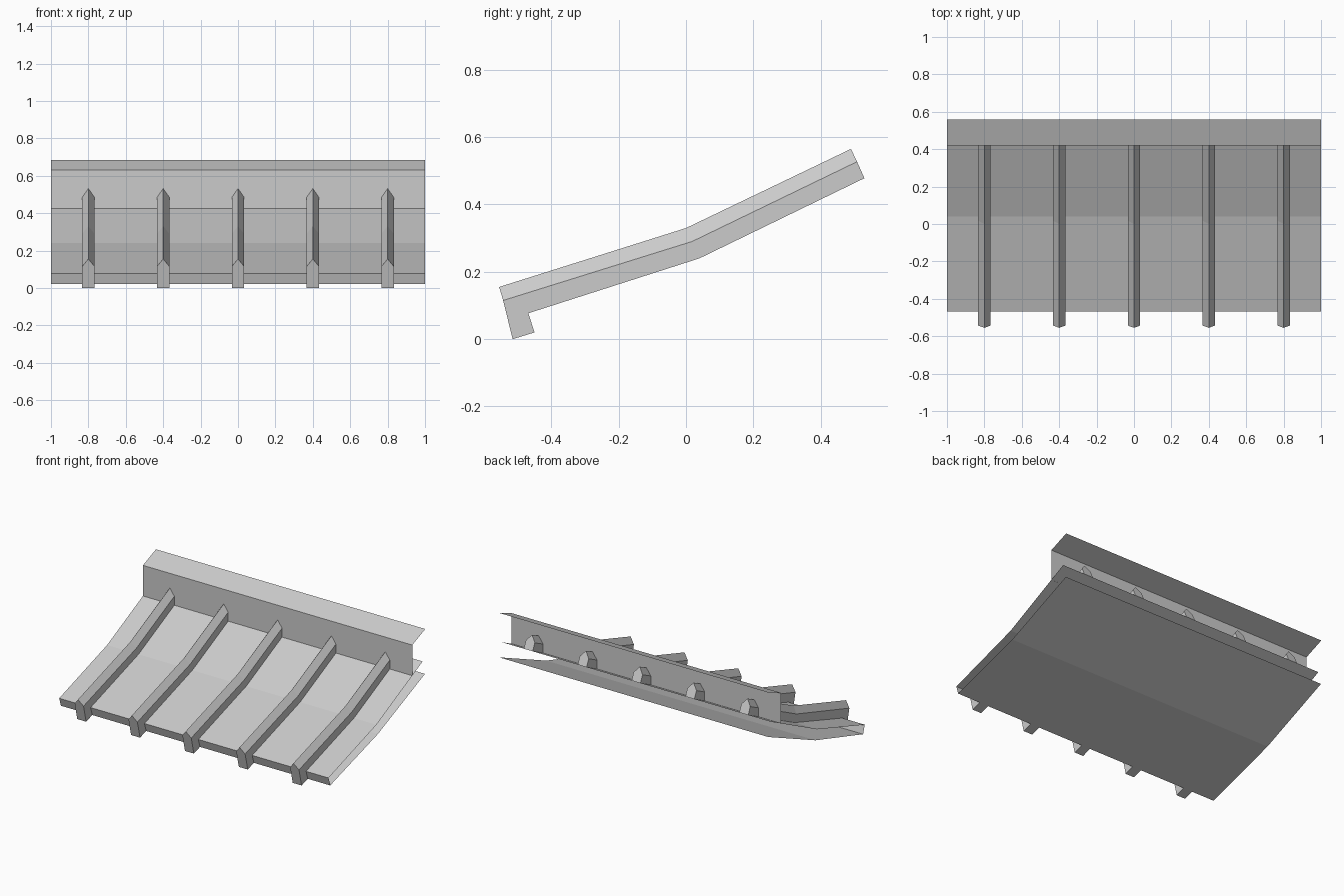
import bpy
import bmesh

if "Cube" in bpy.data.objects:
    bpy.data.objects.remove(bpy.data.objects["Cube"])

grey = bpy.data.materials.new("plain_grey")
grey.use_nodes = True
colour = (0.6, 0.6, 0.6, 1)
grey.diffuse_color = colour
grey.node_tree.nodes["Principled BSDF"].inputs["Base Color"].default_value = colour


def finish(name, bm):
    mesh = bpy.data.meshes.new(name)
    bm.to_mesh(mesh)
    bm.free()
    mesh.materials.append(grey)
    obj = bpy.data.objects.new(name, mesh)
    bpy.context.collection.objects.link(obj)
    return obj


def sheet(name, profile, half_width=1.0):
    """Sweep an open (y, z) profile along x as a thin sheet."""
    bm = bmesh.new()
    rows = [[bm.verts.new((x, y, z)) for x in (-half_width, half_width)]
            for y, z in profile]
    for a, b in zip(rows, rows[1:]):
        bm.faces.new((a[0], a[1], b[1], b[0]))
    return finish(name, bm)


def rib(name, x, half_width=0.033):
    """Bent beam with a pitched top and a hooked front end."""
    bm = bmesh.new()
    ridge = [bm.verts.new((x, y, z)) for y, z in RIDGE]
    sides = []
    for s in (-half_width, half_width):
        top = [bm.verts.new((x + s, y, z)) for y, z in SHOULDER]
        low = [bm.verts.new((x + s, y, z)) for y, z in UNDERSIDE]
        toe, heel, corner, bend, end = low
        # Side wall: hook, front run and rear run
        bm.faces.new((top[0], toe, heel, corner))
        bm.faces.new((top[0], corner, bend, top[1]))
        bm.faces.new((top[1], bend, end, top[2]))
        # Pitched top
        for i in range(2):
            bm.faces.new((ridge[i], top[i], top[i + 1], ridge[i + 1]))
        sides.append((top, low))
    (top_a, low_a), (top_b, low_b) = sides
    # Underside and five-sided end caps
    for i in range(len(low_a) - 1):
        bm.faces.new((low_a[i], low_a[i + 1], low_b[i + 1], low_b[i]))
    for r, e in ((0, 0), (-1, -1)):
        bm.faces.new((ridge[r], top_a[r], low_a[e], low_b[e], top_b[r]))
    bmesh.ops.recalc_face_normals(bm, faces=bm.faces[:])
    return finish(name, bm)


# Rib outlines as (y, z)
RIDGE = [(-0.555, 0.155), (0.0, 0.33), (0.49, 0.565)]
SHOULDER = [(-0.543, 0.115), (0.018, 0.29), (0.508, 0.527)]
UNDERSIDE = [(-0.515, 0.0), (-0.45, 0.02), (-0.468, 0.077),
             (0.04, 0.24), (0.53, 0.478)]

# Roof deck: upper skin, front lip and lower skin, open at sides and back
lower = [(0.555, 0.385), (0.055, 0.172), UNDERSIDE[1]]
sheet("roof_deck", lower + UNDERSIDE[2:])

# Back wall with its sloping cap
sheet("back_wall", [(0.42, 0.424), (0.42, 0.63), (0.558, 0.685)])

# Ribs
for n in range(5):
    rib(f"rib_{n + 1}", -0.8 + 0.4 * n)
